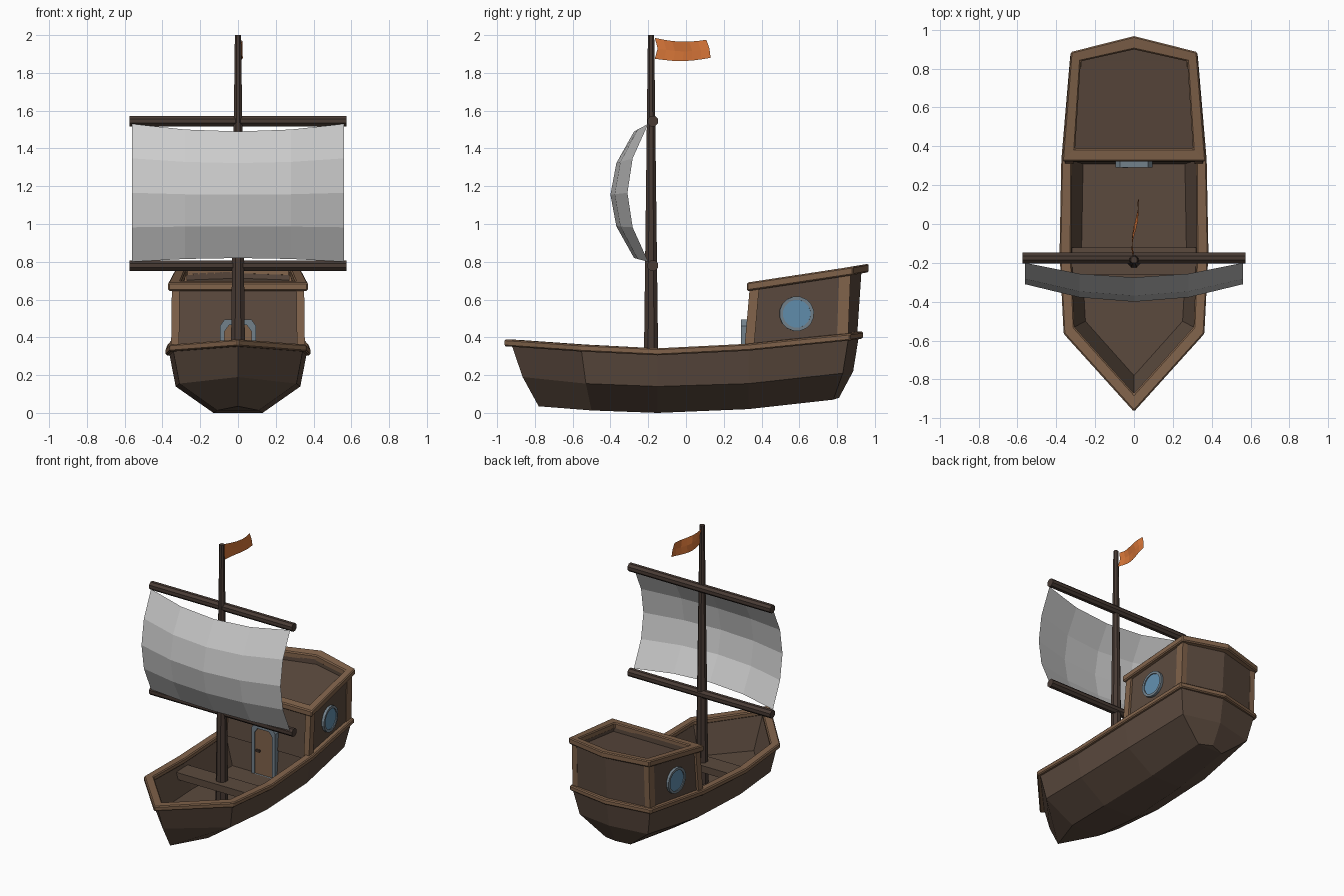
import bpy, math
from mathutils import Vector

if "Cube" in bpy.data.objects:
    bpy.data.objects.remove(bpy.data.objects["Cube"])


def material(name, rgb):
    m = bpy.data.materials.new(name)
    m.diffuse_color = (*rgb, 1)
    m.use_nodes = True
    m.node_tree.nodes["Principled BSDF"].inputs["Base Color"].default_value = m.diffuse_color
    return m


PLANK = material("plank", (0.105, 0.068, 0.048))
TRIM = material("trim", (0.22, 0.125, 0.07))
SPAR = material("spar", (0.065, 0.043, 0.034))
CLOTH = material("flag_cloth", (0.68, 0.18, 0.04))
GLASS = material("glass", (0.12, 0.27, 0.42))
METAL = material("metal", (0.17, 0.22, 0.26))


def make(name, verts, faces, mat=None, bevel=0, flip=False):
    me = bpy.data.meshes.new(name)
    me.from_pydata([tuple(v) for v in verts], [], faces)
    if mat:
        me.materials.append(mat)
    import bmesh
    bm = bmesh.new()
    bm.from_mesh(me)
    bmesh.ops.recalc_face_normals(bm, faces=bm.faces)
    if flip:
        bmesh.ops.reverse_faces(bm, faces=bm.faces)
    bm.to_mesh(me)
    bm.free()
    ob = bpy.data.objects.new(name, me)
    bpy.context.collection.objects.link(ob)
    if bevel:
        b = ob.modifiers.new("bevel", 'BEVEL')
        b.width, b.segments = bevel, 1
    return ob


def full(half):
    """Mirror a half outline across x = 0 into a closed ring."""
    return list(half) + [(-x, y, z) for x, y, z in reversed(half) if x > 0]


def lower(pts, d):
    return [(x, y, z - d) for x, y, z in pts]


def loft(name, rings, mat, caps="", loop=False, **kw):
    """Skin closed rings; caps 'a'/'b' close first/last, loop joins last to first."""
    n, m = len(rings[0]), len(rings)
    faces = []
    for r in range(m if loop else m - 1):
        a, b = r * n, (r + 1) % m * n
        faces += [(a + i, a + (i + 1) % n, b + (i + 1) % n, b + i) for i in range(n)]
    for key, base in (("a", 0), ("b", (m - 1) * n)):
        if key in caps:
            for i in range(n // 2):
                f = dict.fromkeys(base + j % n for j in (i, i + 1, n - i - 1, n - i))
                if len(f) > 2:
                    faces.append(tuple(f))
    return make(name, [p for r in rings for p in r], faces, mat, **kw)


def rail(name, outer, inner, h):
    o, i = full(outer), full(inner)
    return loft(name, [lower(i, h), lower(o, h), o, i], TRIM, loop=True, bevel=0.007)


def disc_ring(c, n, r, count, d=0):
    n = Vector(n).normalized()
    t = n.orthogonal().normalized()
    s = n.cross(t)
    return [Vector(c) + n * d + r * (math.cos(k) * t + math.sin(k) * s)
            for k in (2 * math.pi * (i + .5) / count for i in range(count))]


def pole(name, p0, p1, r0, r1, mat=SPAR, count=8):
    axis = Vector(p1) - Vector(p0)
    return loft(name, [disc_ring(p0, axis, r0, count), disc_ring(p1, axis, r1, count)], mat, "ab")


def box(name, c0, c1, w, d, mat):
    """Box between two centres, stacked in z, of width w and depth d."""
    sq = [(-w, -d), (w, -d), (w, d), (-w, d)]
    return loft(name, [[(c[0] + a / 2, c[1] + b / 2, c[2]) for a, b in sq] for c in (c0, c1)],
                mat, "ab")


def sheet(name, nu, nv, fn, mat):
    verts = [fn(i / nu, j / nv) for j in range(nv + 1) for i in range(nu + 1)]
    w = nu + 1
    return make(name, verts, [(j * w + i, j * w + i + 1, (j + 1) * w + i + 1, (j + 1) * w + i)
                              for j in range(nv) for i in range(nu)], mat)


# Hull: outside skin
keel = [(0, -.78, .035), (.11, -.5, .013), (.13, -.15, 0), (.12, .33, .02), (.10, .78, .07), (0, .81, .08)]
chine = [(0, -.865, .19), (.31, -.53, .155), (.33, -.15, .14), (.325, .33, .155), (.275, .83, .21), (0, .885, .22)]
sheer = [(0, -.925, .365), (.345, -.555, .34), (.365, -.15, .32), (.357, .33, .345), (.312, .86, .395), (0, .915, .405)]
loft("hull", [full(keel), full(chine), full(sheer)], PLANK, "a")

# Hull: inside walls and floor, ending at the cabin front
inside = [(0, -.885, .36), (.315, -.535, .335), (.332, -.15, .315), (.33, .328, .34)]
floor = [(0, -.78, .13), (.25, -.5, .13), (.27, -.15, .13), (.262, .31, .13)]
loft("deck_well", [full(inside), full(floor)], PLANK, "b", flip=True)

# Gunwale
rail("gunwale",
     [(0, -.966, .39), (.362, -.565, .362), (.383, -.15, .342), (.374, .33, .366), (.328, .87, .42), (0, .938, .43)],
     [(0, -.872, .386), (.307, -.53, .362), (.322, -.15, .342), (.32, .33, .366), (.28, .82, .42), (0, .88, .43)],
     .037)

# Cabin walls, roof and top rail
wall_low = [(0, .318, .33), (.34, .318, .33), (.303, .85, .385), (0, .905, .395)]
wall_top = [(0, .347, .665), (.338, .347, .665), (.302, .862, .745), (0, .93, .765)]
loft("cabin_walls", [full(wall_low), full(wall_top)], PLANK)
cap_in = [(0, .388, .698), (.303, .388, .698), (.274, .837, .768), (0, .898, .778)]
roof = [(x * 1.03, y, z - .065) for x, y, z in cap_in]
loft("cabin_roof", [full(roof), full(lower(cap_in, .03))], PLANK, "a", flip=True)
rail("cabin_rail", [(0, .322, .69), (.37, .322, .69), (.325, .885, .775), (0, .967, .79)], cap_in, .045)

# Corner posts and round windows on both sides
for s, side in ((1, "right"), (-1, "left")):
    box("front_post_" + side, (s * .333, .335, .35), (s * .329, .363, .67), .042, .05, TRIM)
    box("stern_post_" + side, (s * .292, .828, .39), (s * .29, .842, .745), .04, .06, TRIM)
    n, c = (s, .075, 0), (s * .322, .585, .525)
    loft("window_rim_" + side, [disc_ring(c, n, r, 16, d) for r, d in
                                ((.074, -.01), (.092, -.01), (.092, .018), (.074, .018))],
         METAL, loop=True)
    loft("window_pane_" + side, [disc_ring(c, n, .077, 16, d) for d in (-.008, .011)], GLASS, "ab")

# Door with chamfered frame and handle
def arch(w, h, y):
    return [(-w, y, .131), (-w, y, h - .035), (-w + .025, y, h),
            (w - .025, y, h), (w, y, h - .035), (w, y, .131)]


loft("door_frame", [arch(.072, .465, .335), arch(.096, .495, .335), arch(.096, .495, .29), arch(.072, .465, .29)],
     METAL, loop=True)
loft("door", [arch(.074, .467, .335), arch(.074, .467, .301)], TRIM, "ab")
box("door_handle", (-.045, .295, .295), (-.045, .295, .31), .03, .016, SPAR)

# Bench, mast and yards
box("bench", (0, -.19, .235), (0, -.19, .285), .64, .14, PLANK)
pole("mast", (0, -.185, .13), (0, -.185, 2), .043, .018)
for name, z in (("upper_yard", 1.545), ("lower_yard", .78)):
    pole(name, (-.575, -.175, z), (.575, -.175, z), .03, .03)


# Sail billowing forward
def sail(u, v):
    a, b = 1 - (2 * u - 1) ** 2, 1 - (2 * v - 1) ** 2
    z = .80 + .73 * v + a * (.02 * (1 - v) - .04 * v)
    return (1.12 * (u - .5), -.20 - .11 * b - a * (.075 + .015 * b), z)


sheet("sail", 4, 4, sail, None)


# Pennant streaming aft
def pennant(u, v):
    y = -.165 + .295 * u - .022 * u * v * v + .015 * (1 - u) * (1 - (2 * v - 1) ** 2)
    z = 1.875 + .11 * v - .015 * math.sin(math.pi * u) - .015 * u * v + .005 * u
    return (.014 * math.sin(5 * u + v - 3.2) + .012 * u, y, z)


sheet("flag", 6, 2, pennant, CLOTH)
